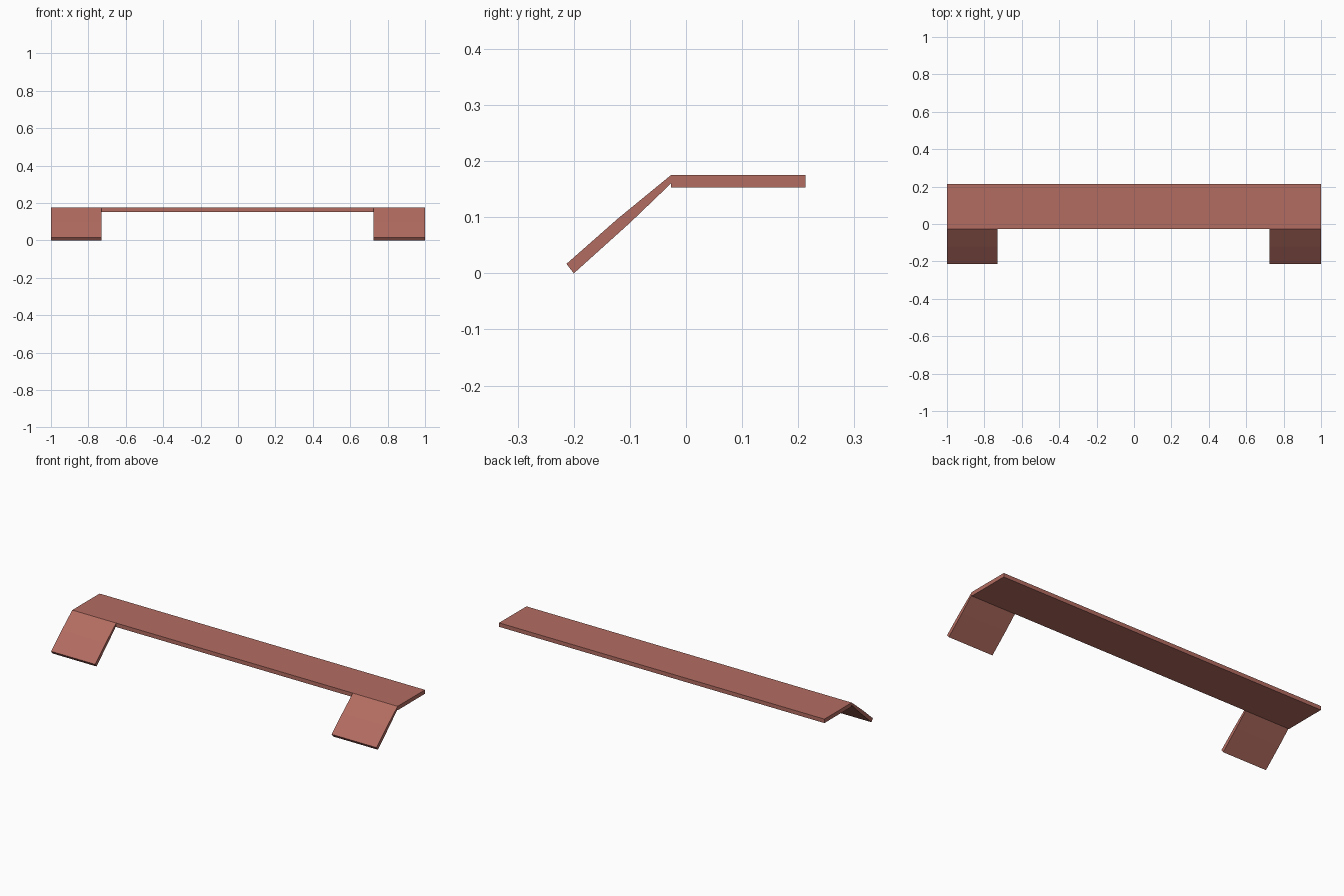
import bpy
import bmesh

if "Cube" in bpy.data.objects:
    bpy.data.objects.remove(bpy.data.objects["Cube"])

mat = bpy.data.materials.new("red_brown")
mat.diffuse_color = (0.45, 0.15, 0.12, 1)
mat.use_nodes = True
mat.node_tree.nodes["Principled BSDF"].inputs["Base Color"].default_value = mat.diffuse_color


def extrude_profile(name, profile, x0, x1):
    """Sweep a closed (y, z) profile along x from x0 to x1."""
    bm = bmesh.new()
    face = bm.faces.new([bm.verts.new((x0, y, z)) for y, z in profile])
    swept = bmesh.ops.extrude_face_region(bm, geom=[face])
    verts = [v for v in swept["geom"] if isinstance(v, bmesh.types.BMVert)]
    bmesh.ops.translate(bm, verts=verts, vec=(x1 - x0, 0, 0))
    bmesh.ops.recalc_face_normals(bm, faces=bm.faces)
    mesh = bpy.data.meshes.new(name)
    bm.to_mesh(mesh)
    bm.free()
    mesh.materials.append(mat)
    obj = bpy.data.objects.new(name, mesh)
    bpy.context.collection.objects.link(obj)
    return obj


# Long flat plate
plate = [(-0.027, 0.153), (0.213, 0.153), (0.213, 0.175), (-0.027, 0.175)]
extrude_profile("top_plate", plate, -1.0, 1.0)

# Sloping end flaps, thinning towards the plate edge
flap = [(-0.213, 0.017), (-0.2, 0.0), (-0.1, 0.09),
        (-0.027, 0.16), (-0.027, 0.175), (-0.121, 0.098)]
for name, x0, x1 in (("left_flap", -1.0, -0.73), ("right_flap", 0.725, 1.0)):
    extrude_profile(name, flap, x0, x1)
